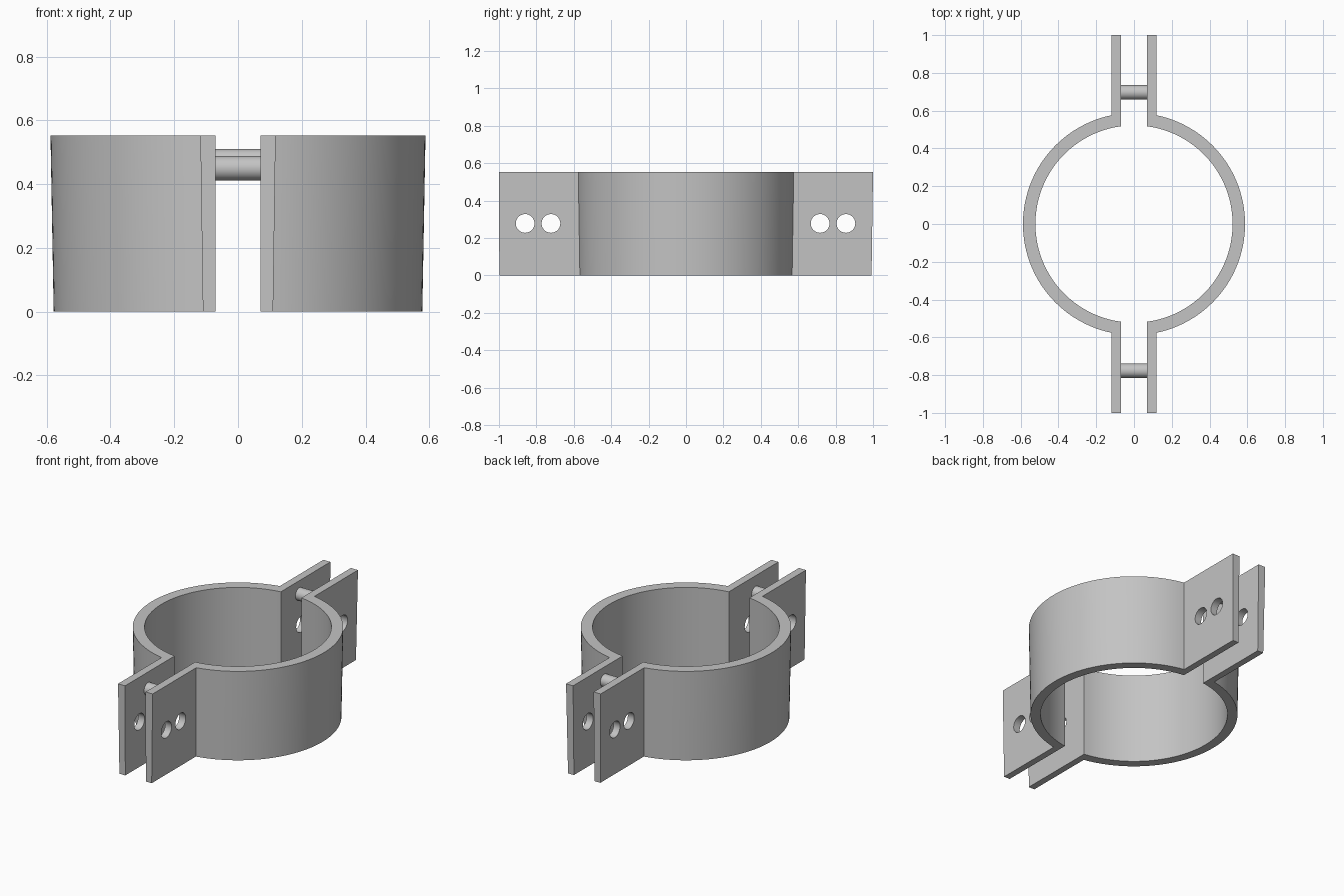
import bpy, bmesh, math
from mathutils import Matrix

if "Cube" in bpy.data.objects:
    bpy.data.objects.remove(bpy.data.objects["Cube"], do_unlink=True)

HEIGHT = 0.553
GAP = 0.07          # half the slot between the two halves
INNER_R = 0.522
ARC_STEPS = 56

grey = bpy.data.materials.new("plain grey")
grey.use_nodes = True
grey.diffuse_color = (0.55, 0.55, 0.55, 1)
grey.node_tree.nodes["Principled BSDF"].inputs["Base Color"].default_value = (0.55, 0.55, 0.55, 1)


def finish(name, bm):
    bmesh.ops.recalc_face_normals(bm, faces=bm.faces)
    mesh = bpy.data.meshes.new(name)
    bm.to_mesh(mesh)
    bm.free()
    mesh.materials.append(grey)
    obj = bpy.data.objects.new(name, mesh)
    bpy.context.collection.objects.link(obj)
    return obj


def smooth(obj):
    bpy.ops.object.select_all(action="DESELECT")
    obj.select_set(True)
    bpy.context.view_layer.objects.active = obj
    bpy.ops.object.shade_smooth_by_angle(angle=math.radians(30))


def arc(radius, x_end):
    # arc on the +x side, from front to back, cut off at x_end
    limit = math.acos(x_end / radius)
    angles = [limit * (2 * i / ARC_STEPS - 1) for i in range(ARC_STEPS + 1)]
    return [(radius * math.cos(a), radius * math.sin(a)) for a in angles]


def outline(outer_r, flange_x, front, back):
    outer = [(flange_x, front)] + arc(outer_r, flange_x) + [(flange_x, back)]
    inner = [(GAP, back)] + arc(INNER_R, GAP)[::-1] + [(GAP, front)]
    return outer + inner


def rod(name, radius, length, y, z):
    bm = bmesh.new()
    bmesh.ops.create_cone(bm, cap_ends=True, segments=40, radius1=radius, radius2=radius,
                          depth=length, matrix=Matrix.Translation((0, y, z)) @ Matrix.Rotation(math.pi / 2, 4, "Y"))
    return finish(name, bm)


# bolt hole cutters, two through each pair of flanges
cutters = []
for y in (-0.86, -0.722, 0.717, 0.855):
    cutter = rod("hole_cutter", 0.05, 0.5, y, 0.278)
    cutter.hide_render = True
    cutters.append(cutter)

# two clamp halves, outer walls drafted slightly inward at the base
for name, side in (("left_clamp_half", 1), ("right_clamp_half", -1)):
    bm = bmesh.new()
    rings = []
    for z, points in ((0, outline(0.578, 0.11, -0.998, 0.992)),
                      (HEIGHT, outline(0.588, 0.118, -1, 1))):
        rings.append([bm.verts.new((side * x, y, z)) for x, y in points])
    low, high = rings
    bm.faces.new(low)
    bm.faces.new(high)
    for i in range(len(low)):
        j = (i + 1) % len(low)
        bm.faces.new((low[i], low[j], high[j], high[i]))
    half = finish(name, bm)
    for cutter in cutters:
        mod = half.modifiers.new("bolt hole", "BOOLEAN")
        mod.object = cutter
        mod.solver = "EXACT"
        bpy.ops.object.select_all(action="DESELECT")
        bpy.context.view_layer.objects.active = half
        half.select_set(True)
        bpy.ops.object.modifier_apply(modifier=mod.name)
    smooth(half)

for cutter in cutters:
    bpy.data.objects.remove(cutter, do_unlink=True)

# spacer pins bridging the flanges
smooth(rod("front_pin", 0.038, 2 * GAP + 0.01, -0.777, 0.45))
smooth(rod("back_pin", 0.038, 2 * GAP + 0.01, 0.697, 0.472))
